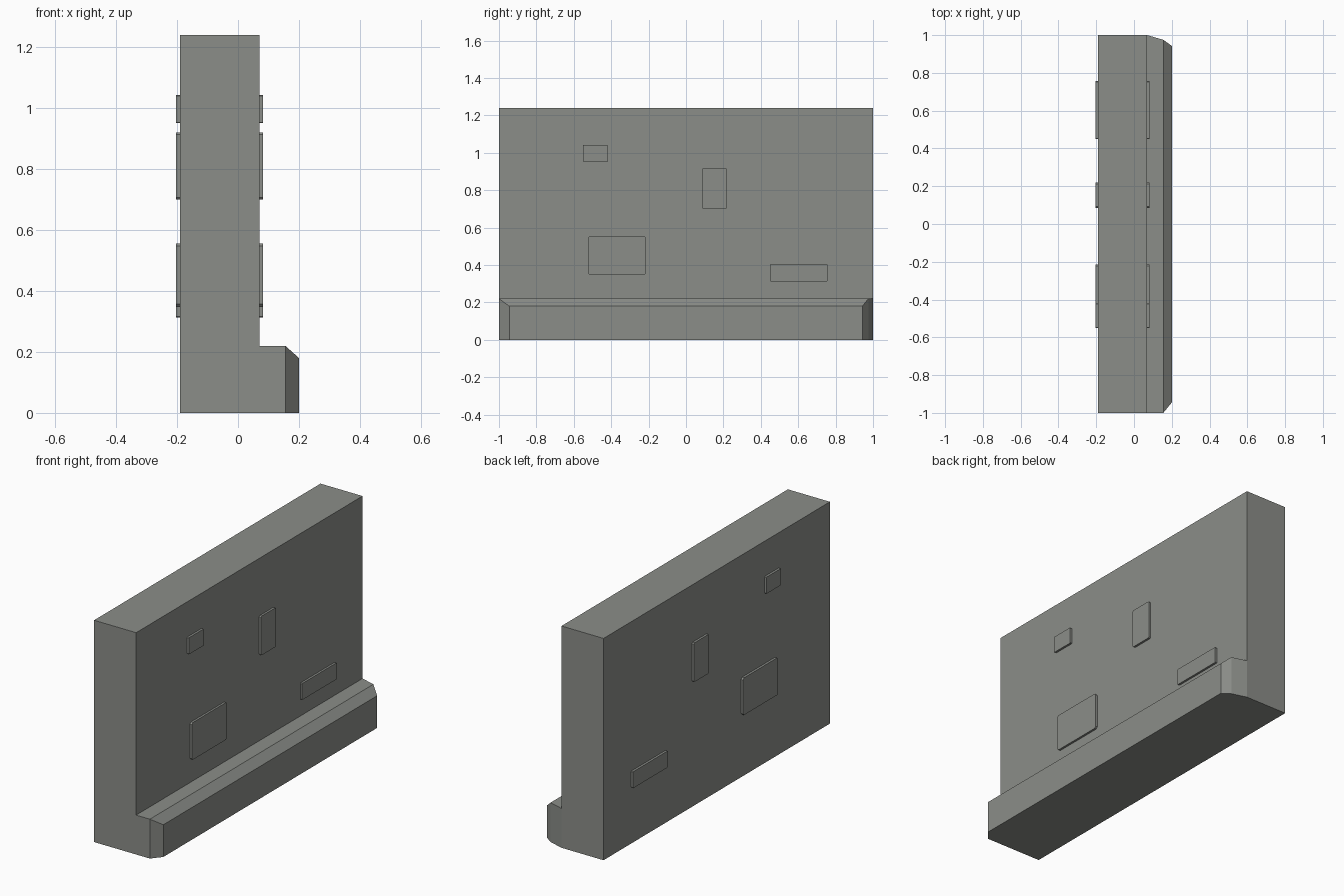
import bpy, bmesh

if "Cube" in bpy.data.objects:
    bpy.data.objects.remove(bpy.data.objects["Cube"])

stone = bpy.data.materials.new("grey_stone")
stone.diffuse_color = (0.26, 0.27, 0.25, 1)
stone.use_nodes = True
stone.node_tree.nodes["Principled BSDF"].inputs["Base Color"].default_value = stone.diffuse_color


def finish(bm, name):
    bmesh.ops.recalc_face_normals(bm, faces=bm.faces[:])
    mesh = bpy.data.meshes.new(name)
    bm.to_mesh(mesh)
    bm.free()
    mesh.materials.append(stone)
    ob = bpy.data.objects.new(name, mesh)
    bpy.context.collection.objects.link(ob)
    return ob


# Wall with stepped, chamfered footing: (x, z) profile with y ends that depend on x
profile = [(-.19, 0), (.07, 0), (.155, 0), (.2, 0), (.2, .18),
           (.155, .22), (.07, .22), (.07, 1.24), (-.19, 1.24)]
y_front = {-.19: -1, .07: -1, .155: -1, .2: -.945}
y_back = {-.19: 1, .07: 1, .155: .975, .2: .943}
bm = bmesh.new()
rings = [[bm.verts.new((x, ends[x], z)) for x, z in profile] for ends in (y_front, y_back)]
n = len(profile)
for i in range(n):
    j = (i + 1) % n
    bm.faces.new((rings[0][i], rings[0][j], rings[1][j], rings[1][i]))
for ring in rings:
    for cap in ((0, 1, 6, 7, 8), (1, 2, 5, 6), (2, 3, 4, 5)):
        bm.faces.new([ring[i] for i in cap])
finish(bm, "wall")


# Raised stone plates, the same layout on both wall sides
def plate(name, y0, y1, z0, z1, c, x_in, x_out):
    outline = [(y0 + c, z0), (y1 - c, z0), (y1, z0 + c), (y1, z1 - c),
               (y1 - c, z1), (y0 + c, z1), (y0, z1 - c), (y0, z0 + c)]
    bm = bmesh.new()
    face = bm.faces.new([bm.verts.new((x_in, y, z)) for y, z in outline])
    out = bmesh.ops.extrude_face_region(bm, geom=[face])["geom"]
    for v in out:
        if isinstance(v, bmesh.types.BMVert):
            v.co.x = x_out
    finish(bm, name)


plates = [("small_plate", -.55, -.42, .95, 1.043, .003),
          ("tall_plate", .086, .219, .70, .919, .006),
          ("large_plate", -.524, -.214, .348, .556, .009),
          ("long_plate", .45, .756, .313, .405, .003)]
for name, *dims in plates:
    plate(name + "_right", *dims, .068, .082)
    plate(name + "_left", *dims, -.188, -.203)
